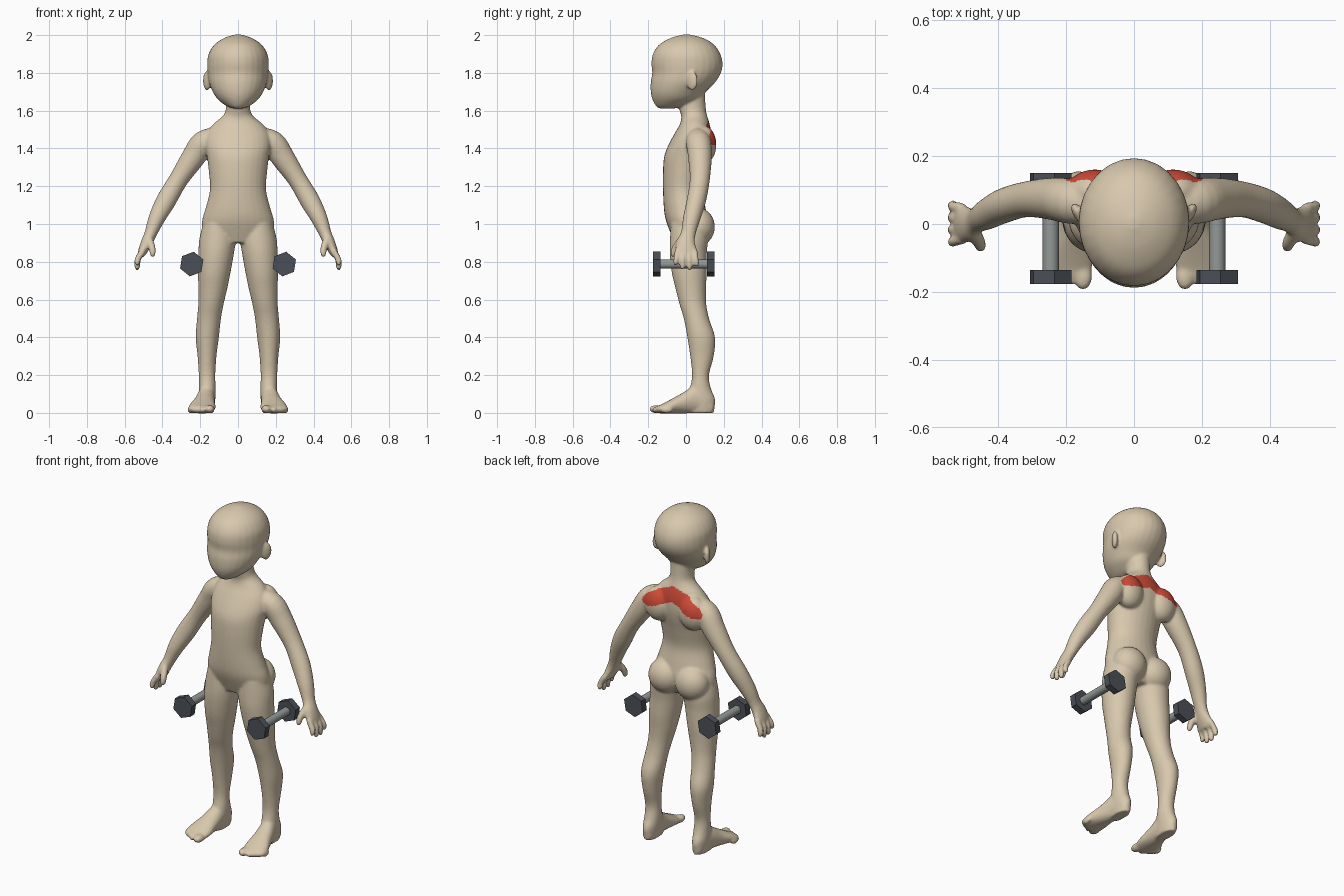
import bpy, bmesh, math
from mathutils import Vector, Matrix

default_cube = bpy.data.objects.get("Cube")
if default_cube:
    bpy.data.objects.remove(default_cube)


def material(name, colour):
    mat = bpy.data.materials.new(name)
    mat.use_nodes = True
    mat.diffuse_color = (*colour, 1)
    mat.node_tree.nodes["Principled BSDF"].inputs["Base Color"].default_value = (*colour, 1)
    return mat


skin = material("skin beige", (0.69, 0.58, 0.42))
red = material("muscle red", (0.62, 0.07, 0.04))
dark_iron = material("dark iron", (0.07, 0.08, 0.095))
grey_steel = material("grey steel", (0.29, 0.32, 0.31))

RING = 28
STEPS = 4
body_bm = bmesh.new()


def smooth_rows(rows):
    """Interpolate rows of numbers with a Catmull-Rom spline."""
    rows = [Vector(row) for row in rows]
    result = []
    for i in range(len(rows) - 1):
        before, start = rows[max(i - 1, 0)], rows[i]
        end, after = rows[i + 1], rows[min(i + 2, len(rows) - 1)]
        for step in range(STEPS):
            t = step / STEPS
            bend = (end - before) * t + (2 * before - 5 * start + 4 * end - after) * t**2
            bend += (3 * start - before - 3 * end + after) * t**3
            result.append(start + bend / 2)
    return result + [rows[-1]]


def skin_rings(rings, sides):
    """Bridge rings of points into closed shells, one for each side."""
    for side in sides:
        loops = [[body_bm.verts.new((side * p[0], p[1], p[2])) for p in ring] for ring in rings]
        for lower, upper in zip(loops, loops[1:]):
            for k in range(RING):
                n = (k + 1) % RING
                body_bm.faces.new((lower[k], lower[n], upper[n], upper[k]))
        body_bm.faces.new(loops[0][::-1])
        body_bm.faces.new(loops[-1])


def circle():
    for k in range(RING):
        angle = math.tau * k / RING
        yield math.cos(angle), math.sin(angle)


def stack(rows, sides=(1,), upright=True):
    """Loft oval sections: position, low and high across, low and high in depth."""
    rings = []
    for pos, a_low, a_high, b_low, b_high in smooth_rows(rows):
        ring = []
        for c, s in circle():
            a = (a_low + a_high + (a_high - a_low) * c) / 2
            b = (b_low + b_high + (b_high - b_low) * s) / 2
            ring.append((a, b, pos) if upright else (a, pos, b))
        rings.append(ring)
    skin_rings(rings, sides)


def limb(rows):
    """Loft ovals square to a path: centre, then radius across and in depth."""
    rows = smooth_rows(rows)
    centres = [Vector(row[:3]) for row in rows]
    rings = []
    for i, row in enumerate(rows):
        along = (centres[min(i + 1, len(rows) - 1)] - centres[max(i - 1, 0)]).normalized()
        deep = Vector((0, 1, 0))
        deep = (deep - along * deep.dot(along)).normalized()
        across = deep.cross(along)
        rings.append([centres[i] + across * row[3] * c + deep * row[4] * s for c, s in circle()])
    skin_rings(rings, (1, -1))


def blob(centre, radii, turn=0):
    """Mirrored pair of ellipsoids."""
    for side in (1, -1):
        place = Matrix.Translation((side * centre[0], centre[1], centre[2]))
        place = place @ Matrix.Rotation(side * turn, 4, "Z") @ Matrix.Diagonal((*radii, 1))
        bmesh.ops.create_uvsphere(body_bm, u_segments=24, v_segments=16, radius=1, matrix=place)


# Torso and neck
torso = [
    (0.90, 0.12, -0.06, 0.08), (0.96, 0.185, -0.085, 0.105), (1.02, 0.19, -0.107, 0.115),
    (1.08, 0.173, -0.117, 0.105), (1.18, 0.149, -0.122, 0.088), (1.28, 0.155, -0.122, 0.105),
    (1.36, 0.165, -0.115, 0.125), (1.42, 0.175, -0.092, 0.135), (1.48, 0.165, -0.06, 0.135),
    (1.53, 0.13, -0.032, 0.125), (1.57, 0.082, -0.025, 0.113), (1.61, 0.064, -0.035, 0.105),
    (1.70, 0.064, -0.03, 0.1)]
stack([(z, -half, half, front, back) for z, half, front, back in torso])

# Head and ears
head = [
    (1.612, 0.03, -0.145, -0.06), (1.625, 0.062, -0.16, 0.0), (1.66, 0.107, -0.178, 0.07),
    (1.70, 0.134, -0.187, 0.105), (1.75, 0.154, -0.187, 0.155), (1.80, 0.161, -0.179, 0.185),
    (1.85, 0.163, -0.183, 0.194), (1.90, 0.156, -0.175, 0.182), (1.95, 0.125, -0.142, 0.148),
    (1.985, 0.073, -0.08, 0.09), (2.003, 0.015, -0.015, 0.02)]
stack([(z, -half, half, front, back) for z, half, front, back in head])
blob((0.164, 0.032, 1.758), (0.016, 0.034, 0.052), turn=math.radians(-30))

# Shoulder blades and buttocks
blob((0.115, 0.095, 1.42), (0.085, 0.066, 0.1))
blob((0.088, 0.065, 0.985), (0.1, 0.088, 0.1))

# Legs
stack([
    (1.0, 0.03, 0.185, -0.08, 0.1), (0.92, 0.012, 0.205, -0.085, 0.115),
    (0.84, 0.022, 0.21, -0.086, 0.11), (0.74, 0.04, 0.212, -0.075, 0.11),
    (0.66, 0.056, 0.21, -0.056, 0.106), (0.58, 0.075, 0.21, -0.036, 0.107),
    (0.50, 0.09, 0.217, -0.012, 0.122), (0.40, 0.101, 0.224, 0.007, 0.154),
    (0.30, 0.114, 0.214, 0.022, 0.147), (0.20, 0.12, 0.208, 0.032, 0.122),
    (0.13, 0.118, 0.208, 0.02, 0.132), (0.07, 0.12, 0.208, 0.0, 0.155),
    (0.0, 0.127, 0.2, 0.0, 0.148)], sides=(1, -1))

# Feet and toes
stack([
    (0.14, 0.137, 0.193, 0.0, 0.07), (0.06, 0.124, 0.212, -0.003, 0.145),
    (-0.02, 0.122, 0.235, -0.003, 0.105), (-0.08, 0.118, 0.258, -0.003, 0.072),
    (-0.13, 0.122, 0.262, -0.003, 0.046), (-0.155, 0.135, 0.235, 0.0, 0.036)],
    sides=(1, -1), upright=False)
blob((0.15, -0.155, 0.02), (0.027, 0.04, 0.022))
for i in range(4):
    blob((0.19 + 0.021 * i, -0.15 + 0.016 * i, 0.016), (0.014, 0.032, 0.018))

# Arms and palms
limb([
    (0.10, 0.06, 1.465, 0.05, 0.055), (0.183, 0.066, 1.432, 0.063, 0.066),
    (0.235, 0.074, 1.355, 0.063, 0.063), (0.315, 0.073, 1.235, 0.051, 0.053),
    (0.38, 0.055, 1.125, 0.053, 0.051), (0.43, 0.03, 1.03, 0.044, 0.046),
    (0.462, 0.012, 0.95, 0.033, 0.039), (0.485, 0.0, 0.90, 0.03, 0.049),
    (0.505, 0.0, 0.855, 0.024, 0.057), (0.513, 0.0, 0.832, 0.018, 0.05)])

# Fingers and thumbs
for i, tip in enumerate((0.785, 0.762, 0.76, 0.778)):
    y = -0.046 + 0.031 * i
    limb([(0.503, y, 0.86, 0.017, 0.015), (0.53, y * 1.1, 0.815, 0.017, 0.015),
          (0.533, y * 1.2, tip + 0.01, 0.015, 0.014), (0.53, y * 1.2, tip - 0.004, 0.008, 0.008)])
limb([(0.475, -0.02, 0.92, 0.024, 0.022), (0.455, -0.055, 0.875, 0.019, 0.019),
      (0.452, -0.067, 0.842, 0.016, 0.016), (0.453, -0.069, 0.826, 0.009, 0.009)])

# Fuse the parts into one smooth body
bmesh.ops.recalc_face_normals(body_bm, faces=body_bm.faces)
mesh = bpy.data.meshes.new("body")
body_bm.to_mesh(mesh)
body_bm.free()
body = bpy.data.objects.new("body", mesh)
bpy.context.collection.objects.link(body)
fuse = body.modifiers.new("fuse", "REMESH")
fuse.mode = "VOXEL"
fuse.voxel_size = 0.007
relax = body.modifiers.new("relax", "SMOOTH")
relax.factor = 0.5
relax.iterations = 9
bpy.context.view_layer.update()
fused = bpy.data.meshes.new_from_object(body.evaluated_get(bpy.context.evaluated_depsgraph_get()))
body.modifiers.clear()
body.data = fused
fused.materials.clear()
fused.materials.append(skin)
fused.materials.append(red)

# Red band across the upper back, dropping towards each shoulder blade
REACH = 0.2
for face in fused.polygons:
    face.use_smooth = True
    x, y, z = face.center
    out = abs(x) / REACH
    in_band = out < 1 and abs(z - 1.515 + 0.08 * out) < 0.045 * math.sqrt(1 - out**4)
    face.material_index = int(in_band and y > 0.09 and face.normal.y > 0.1)


# Dumbbells
def bar(name, sides, radius, depth, centre, mat, roll=0):
    bpy.ops.mesh.primitive_cylinder_add(vertices=sides, radius=radius, depth=depth,
                                        location=centre, rotation=(math.pi / 2, roll, 0))
    obj = bpy.context.object
    obj.name = name
    obj.data.materials.append(mat)
    return obj


for label, x in (("left", 0.245), ("right", -0.245)):
    handle = bar(label + "_dumbbell_handle", 24, 0.024, 0.26, (x, -0.013, 0.788), grey_steel)
    bpy.ops.object.shade_smooth_by_angle()
    for end, y in (("front", -0.156), ("back", 0.13)):
        bar(f"{label}_dumbbell_{end}_weight", 6, 0.066, 0.04, (x, y, 0.788), dark_iron,
            roll=math.radians(9))
